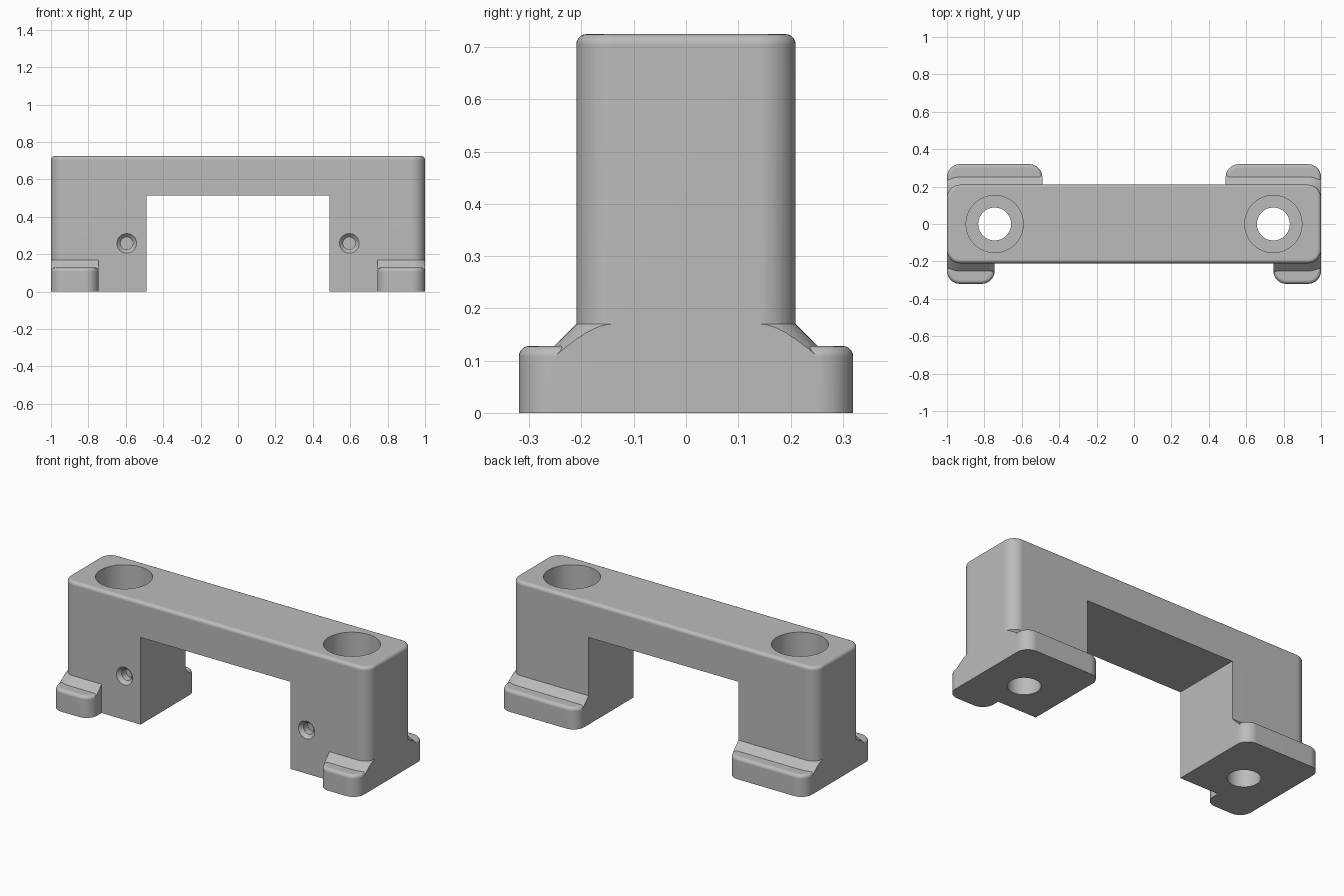
import bpy, bmesh, math
from mathutils import Matrix

if "Cube" in bpy.data.objects:
    bpy.data.objects.remove(bpy.data.objects["Cube"])

GREY = (0.5, 0.5, 0.5, 1)
grey = bpy.data.materials.new("plain grey")
grey.use_nodes = True
grey.diffuse_color = GREY
grey.node_tree.nodes["Principled BSDF"].inputs["Base Color"].default_value = GREY

HALF_DEPTH, HEIGHT, FOOT_DEPTH, FOOT_TOP = 0.21, 0.725, 0.32, 0.128
RADIUS, FILLET, FLARE_TOP, FLARE_DROP = 0.07, 0.02, 0.17, 0.07
GAP, GAP_TOP, BORE_X = 0.49, 0.515, 0.745


def outline(x0, x1, y0, y1, radii, steps=10):
    """Rectangle with one radius per corner: right back, left back, left front, right front."""
    corners = [(x1, y1, -1, -1), (x0, y1, 1, -1), (x0, y0, 1, 1), (x1, y0, -1, 1)]
    points = []
    for i, ((x, y, sx, sy), r) in enumerate(zip(corners, radii)):
        if r == 0:
            points.append((x, y))
            continue
        for k in range(steps + 1):
            a = math.pi / 2 * (i + k / steps)
            points.append((x + sx * r + r * math.cos(a), y + sy * r + r * math.sin(a)))
    return points


def finish(bm, name, side=1):
    bm.transform(Matrix.Scale(side, 4, (1, 0, 0)))
    bmesh.ops.recalc_face_normals(bm, faces=bm.faces)
    mesh = bpy.data.meshes.new(name)
    bm.to_mesh(mesh)
    bm.free()
    mesh.materials.append(grey)
    obj = bpy.data.objects.new(name, mesh)
    bpy.context.collection.objects.link(obj)
    return obj


def loft(name, bottom, top, z0, z1, side=1, fillet=0):
    """Solid between two outlines, with an optional rounded top edge."""
    bm = bmesh.new()
    low = [bm.verts.new((x, y, z0)) for x, y in bottom]
    high = [bm.verts.new((x, y, z1)) for x, y in top]
    bm.faces.new(low)
    lid = bm.faces.new(high)
    for i in range(len(low)):
        j = (i + 1) % len(low)
        bm.faces.new((low[i], low[j], high[j], high[i]))
    bmesh.ops.recalc_face_normals(bm, faces=bm.faces)
    if fillet:
        bmesh.ops.bevel(bm, geom=list(lid.edges), offset=fillet, segments=5,
                        profile=0.5, affect='EDGES')
    return finish(bm, name, side)


def prism(name, shape, z0, z1, side=1, fillet=0):
    return loft(name, shape, shape, z0, z1, side, fillet)


def round_cutter(name, r1, r2, length, centre, turn=0):
    bm = bmesh.new()
    place = Matrix.Translation(centre) @ Matrix.Rotation(turn, 4, 'X')
    bmesh.ops.create_cone(bm, cap_ends=True, segments=48, radius1=r1, radius2=r2,
                          depth=length, matrix=place)
    return finish(bm, name)


def combine(target, other, operation):
    mod = target.modifiers.new(operation.title(), 'BOOLEAN')
    mod.operation, mod.solver, mod.object = operation, 'EXACT', other
    bpy.context.view_layer.objects.active = target
    bpy.ops.object.modifier_apply(modifier=mod.name)
    bpy.data.objects.remove(other)


# Bridge-shaped body with rounded corners and top edge
handle = prism("bridge_body", outline(-1, 1, -HALF_DEPTH, HALF_DEPTH, [RADIUS] * 4),
               0, HEIGHT, fillet=FILLET)
gap = prism("gap_cutter", outline(-GAP, GAP, -0.5, 0.5, [0] * 4), -0.1, GAP_TOP)
combine(handle, gap, 'DIFFERENCE')

# Feet: wide pads at the back, narrow ones at the front, each with a sloped flare
wide = outline(GAP, 1, 0, FOOT_DEPTH, [RADIUS, RADIUS, 0, 0])
narrow = outline(BORE_X, 1, -FOOT_DEPTH, 0, [0, 0, RADIUS, RADIUS])


def flare_outline(grow):
    r, y = RADIUS + grow, HALF_DEPTH + grow
    return outline(0.3, 1 + grow, -y, y, [r, 0, 0, r])


for side in (1, -1):
    for name, shape in (("back_foot", wide), ("front_foot", narrow)):
        flare = loft("flare", flare_outline(FLARE_DROP), flare_outline(0),
                     FLARE_TOP - FLARE_DROP, FLARE_TOP, side)
        combine(flare, prism("flare_limit", shape, 0.05, 0.3, side), 'INTERSECT')
        combine(handle, prism(name, shape, 0, FOOT_TOP, side, FILLET), 'UNION')
        combine(handle, flare, 'UNION')

# Bolt bores with deep counterbores, and small countersunk holes in the front
for side in (1, -1):
    x = side * BORE_X
    combine(handle, round_cutter("bolt_bore", 0.088, 0.088, 2, (x, 0, 0.5)), 'DIFFERENCE')
    combine(handle, round_cutter("counterbore", 0.153, 0.153, 1, (x, 0, 0.63)), 'DIFFERENCE')
    x, z, quarter = side * 0.595, 0.258, math.pi / 2
    combine(handle, round_cutter("countersink", 0.033, 0.072, 0.04,
                                 (x, -HALF_DEPTH, z), quarter), 'DIFFERENCE')
    combine(handle, round_cutter("screw_hole", 0.033, 0.033, 0.12,
                                 (x, -HALF_DEPTH, z), quarter), 'DIFFERENCE')

# Smooth curves, crisp flats
bpy.ops.object.select_all(action='DESELECT')
handle.select_set(True)
bpy.context.view_layer.objects.active = handle
bpy.ops.object.shade_smooth_by_angle(angle=math.radians(30))
weighted = handle.modifiers.new("Weighted normals", 'WEIGHTED_NORMAL')
weighted.keep_sharp = True
